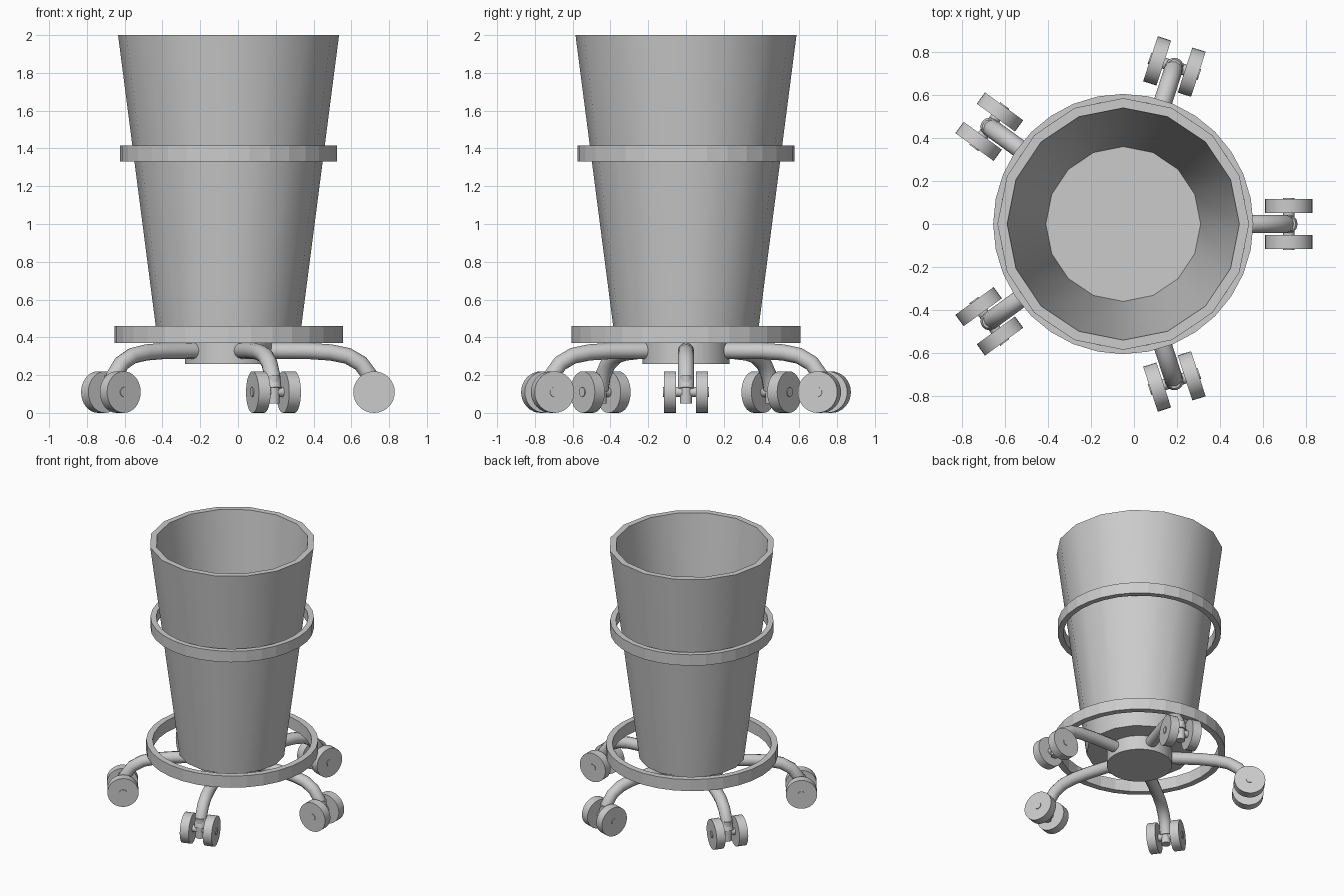
import bpy, bmesh, math
from mathutils import Matrix, Vector

if "Cube" in bpy.data.objects:
    bpy.data.objects.remove(bpy.data.objects["Cube"])

AXIS = Matrix.Translation((-0.05, 0, 0))

grey = bpy.data.materials.new("grey_metal")
grey.use_nodes = True
grey.diffuse_color = (0.6, 0.6, 0.6, 1)
grey.node_tree.nodes["Principled BSDF"].inputs["Base Color"].default_value = (0.6, 0.6, 0.6, 1)


def add_mesh(name, bm, matrix, angle):
    bmesh.ops.recalc_face_normals(bm, faces=bm.faces)
    mesh = bpy.data.meshes.new(name)
    bm.to_mesh(mesh)
    bm.free()
    mesh.materials.append(grey)
    obj = bpy.data.objects.new(name, mesh)
    bpy.context.collection.objects.link(obj)
    obj.matrix_world = matrix
    if angle:
        bpy.ops.object.select_all(action='DESELECT')
        obj.select_set(True)
        bpy.context.view_layer.objects.active = obj
        bpy.ops.object.shade_smooth_by_angle(angle=math.radians(angle))
    return obj


def lathe(name, profile, sides, angle=35, closed=False, matrix=AXIS):
    """Revolve (radius, height) points; open profiles get end caps."""
    bm = bmesh.new()
    rings = []
    for r, z in profile:
        rings.append([bm.verts.new((r * math.cos(a), r * math.sin(a), z))
                      for a in (math.tau * i / sides for i in range(sides))])
    pairs = list(zip(rings, rings[1:]))
    if closed:
        pairs.append((rings[-1], rings[0]))
    else:
        bm.faces.new(rings[0])
        bm.faces.new(rings[-1])
    for low, high in pairs:
        for i in range(sides):
            j = (i + 1) % sides
            bm.faces.new((low[i], low[j], high[j], high[i]))
    return add_mesh(name, bm, matrix, angle)


def tube(name, path, radius, sides, matrix):
    """Sweep a round section along a path in the local xz plane."""
    bm = bmesh.new()
    pts = [Vector((x, 0, z)) for x, z in path]
    rings = []
    for k, p in enumerate(pts):
        t = (pts[min(k + 1, len(pts) - 1)] - pts[max(k - 1, 0)]).normalized()
        side = Vector((0, 1, 0))
        up = t.cross(side)
        rings.append([bm.verts.new(p + radius * (math.cos(a) * side + math.sin(a) * up))
                      for a in (math.tau * i / sides for i in range(sides))])
    for a, b in zip(rings, rings[1:]):
        for i in range(sides):
            j = (i + 1) % sides
            bm.faces.new((a[i], a[j], b[j], b[i]))
    bm.faces.new(rings[0])
    bm.faces.new(rings[-1])
    return add_mesh(name, bm, matrix, 50)


def hoop(name, inner, outer, bottom, top):
    lathe(name, [(inner, bottom), (outer, bottom), (outer, top), (inner, top)],
          32, angle=0, closed=True)


# Tapered open bucket with an inner floor
lathe("bucket", [(0.374, 0.37), (0.585, 2.0), (0.54, 2.0), (0.36, 0.39)], 16)

# Hoops around the bucket
hoop("upper_hoop", 0.535, 0.575, 1.33, 1.415)
hoop("lower_hoop", 0.56, 0.605, 0.37, 0.46)

# Central hub under the bucket
lathe("hub", [(0.23, 0.26), (0.23, 0.37)], 32)

# Five curved legs with twin-wheel casters
leg_path = [(0.1, 0.33), (0.42, 0.328), (0.54, 0.32), (0.63, 0.302),
            (0.7, 0.262), (0.75, 0.195), (0.77, 0.125)]
for n in range(5):
    spin = AXIS @ Matrix.Rotation(math.tau * n / 5, 4, 'Z')
    tag = f"_{n + 1}"
    tube("leg" + tag, leg_path, 0.043, 12, spin)
    caster = spin @ Matrix.Translation((0.77, 0, 0))
    lathe("caster_post" + tag, [(0.033, 0.05), (0.033, 0.2)], 12, matrix=caster)
    across = caster @ Matrix.Translation((0, 0, 0.11)) @ Matrix.Rotation(math.pi / 2, 4, 'X')
    lathe("axle" + tag, [(0.026, -0.122), (0.026, 0.122)], 12, matrix=across)
    for side, word in ((1, "right"), (-1, "left")):
        lathe(f"{word}_wheel" + tag, [(0.11, side * 0.052), (0.11, side * 0.117)],
              32, matrix=across)
